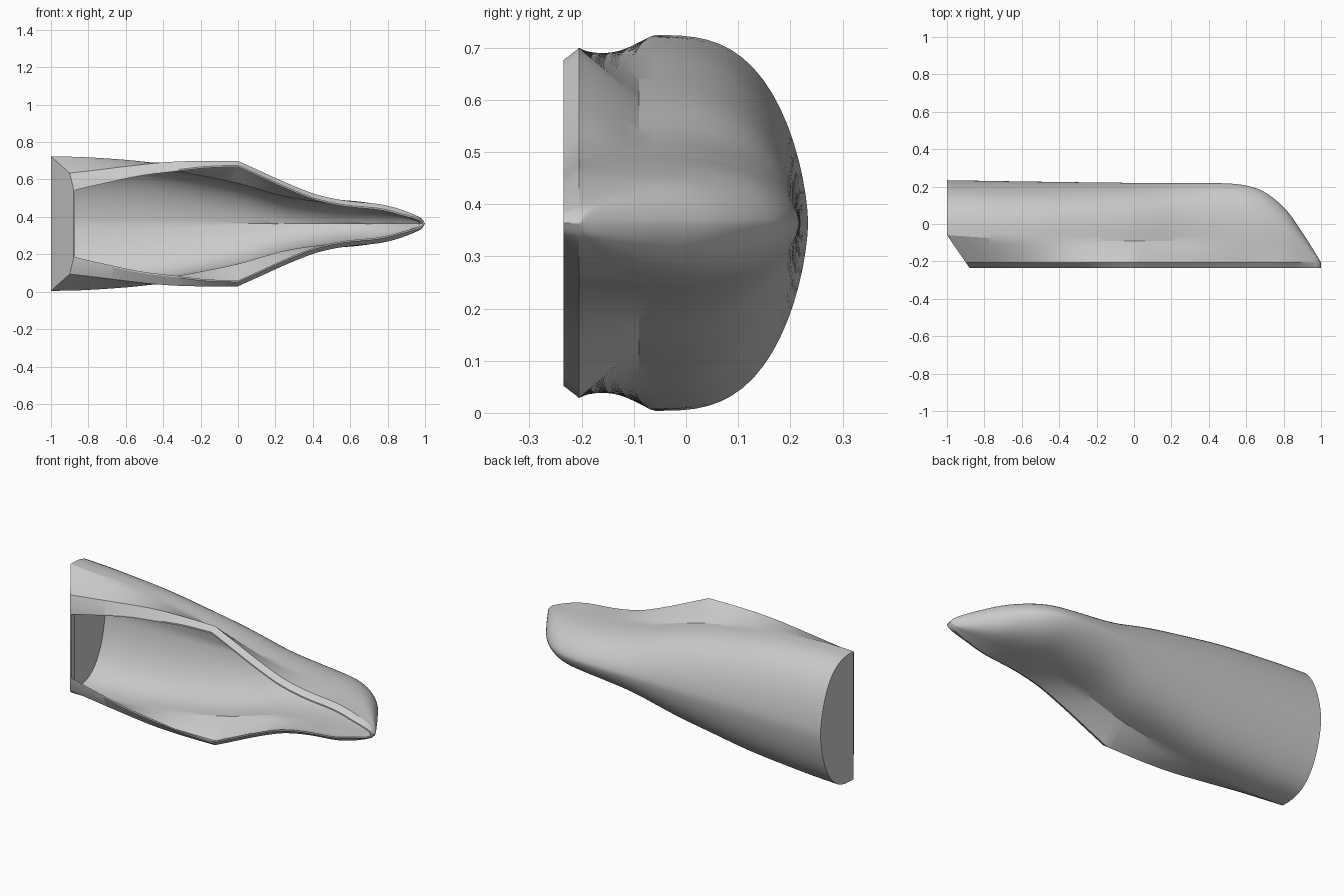
import bpy, bmesh, math

if "Cube" in bpy.data.objects:
    bpy.data.objects.remove(bpy.data.objects["Cube"])

ZC = 0.364      # height of the symmetry plane
Y_LIP, Y_RIM = -0.235, -0.205


def curve(pts, x):
    """Smooth curve through (x, value) points."""
    n = len(pts)
    x = min(max(x, pts[0][0]), pts[-1][0])
    slope = [(pts[min(i + 1, n - 1)][1] - pts[max(i - 1, 0)][1]) /
             (pts[min(i + 1, n - 1)][0] - pts[max(i - 1, 0)][0]) for i in range(n)]
    for i in range(n - 1):
        (a, p), (b, q) = pts[i], pts[i + 1]
        if x <= b:
            h, t = b - a, (x - a) / (b - a)
            return ((2*t**3 - 3*t*t + 1) * p + (t**3 - 2*t*t + t) * h * slope[i]
                    + (3*t*t - 2*t**3) * q + (t**3 - t*t) * h * slope[i + 1])


# Half widths and back depth along the length
RIM_L = [(-1, .27), (-.88, .282), (-.7, .302), (-.45, .327), (-.25, .335), (0, .335)]
RIM_R = [(0, .335), (.1, .29), (.25, .222), (.4, .162), (.5, .136), (.6, .12), (.75, .105),
         (.83, .088), (.9, .065), (.96, .04), (.985, .024), (1, 0)]
LIP_L = [(-1, .185), (-.88, .21), (-.6, .262), (-.4, .285), (-.2, .305), (0, .312)]
BODY = [(-1, .36), (-.8, .354), (-.5, .33), (-.25, .29), (0, .24), (.25, .17), (.5, .132),
        (.65, .118), (.75, .103), (.83, .086), (.9, .063), (.96, .038), (.985, .022), (1, 0)]
BACK = [(-1, .234), (-.5, .226), (0, .22), (.4, .219), (.55, .213), (.65, .192), (.73, .15),
        (.82, .068), (.9, -.045), (.96, -.14), (1, -.205)]


def half_section(x):
    """(half width, y) from the lip, over the side, to the back ridge."""
    rim = curve(RIM_L if x < 0 else RIM_R, x)
    lip = curve(LIP_L, x) if x < 0 else max(rim - .023, rim * .7)
    body, back = curve(BODY, x), curve(BACK, x)
    knee = Y_RIM + (back - Y_RIM) * (.27 + .063 * max(0, -x) ** 3)
    pts = [(lip, Y_LIP), (rim, Y_RIM)]
    for k in range(1, 4):
        t = k / 4
        pts.append((rim + (body - rim) * t, Y_RIM + (knee - Y_RIM) * t))
    for k in range(19):
        s = math.sin(k / 18 * math.pi / 2)
        pts.append((body * max(0, 1 - s ** 3) ** .625, knee + (back - knee) * s))
    return pts


def slant(y):
    return max(0, -.06 - y) * .69


bm = bmesh.new()
N = 48
stations = [-1 + i / N for i in range(N)] + [1 - (1 - i / N) ** 1.6 for i in range(N + 1)]
rings = []
for X in stations:
    section = half_section(X)
    outer, inner = [], []
    for i, (h, y) in enumerate(section):
        x = X + slant(y) * max(0, -X)
        outer.append((x, y, h))
        th = .008 if i == 0 else .025
        yi = y if i < 2 else max(y - .025 * (i - 2) / (len(section) - 3), Y_RIM)
        xi = min(max(x, -1 + slant(yi) + (.008 if i == 0 else .028)), .99 if i == 0 else .97)
        inner.append((xi, yi, max(h - th, 0)))
    rings.append([[[bm.verts.new((x, y, ZC + s * h)) for x, y, h in skin] for s in (1, -1)]
                  for skin in (outer, inner)])

# Outer and inner skins, and the lip between them
for A, B in zip(rings, rings[1:]):
    for skin in (0, 1):
        for side in (0, 1):
            a, b = A[skin][side], B[skin][side]
            for i in range(len(a) - 1):
                bm.faces.new((a[i], a[i + 1], b[i + 1], b[i]))
    for side in (0, 1):
        bm.faces.new((A[0][side][0], B[0][side][0], B[1][side][0], A[1][side][0]))

# End wall with its slanted lower part
first = rings[0]
for skin in (0, 1):
    p, m = first[skin]
    for i in range(len(p) - 1):
        bm.faces.new((p[i], p[i + 1], m[i + 1], m[i]))
bm.faces.new((first[0][0][0], first[0][1][0], first[1][1][0], first[1][0][0]))

bmesh.ops.remove_doubles(bm, verts=bm.verts, dist=1e-4)
bmesh.ops.dissolve_degenerate(bm, edges=bm.edges, dist=1e-4)
bmesh.ops.recalc_face_normals(bm, faces=bm.faces)
mesh = bpy.data.meshes.new("scoop_shell")
bm.to_mesh(mesh)
bm.free()
shell = bpy.data.objects.new("scoop_shell", mesh)
bpy.context.collection.objects.link(shell)
bpy.context.view_layer.objects.active = shell
shell.select_set(True)
bpy.ops.object.shade_smooth_by_angle(angle=math.radians(25))
